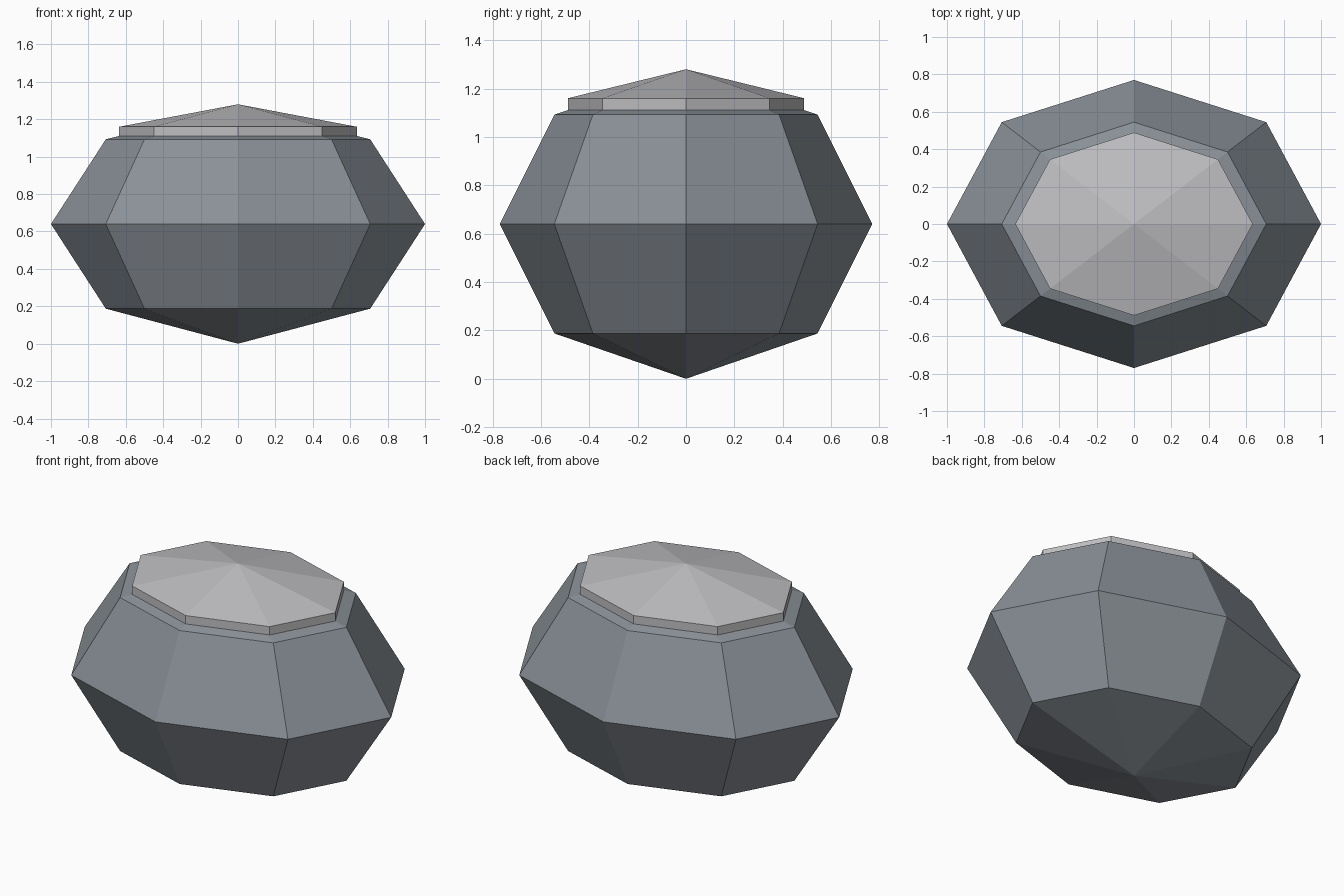
import bpy
import bmesh
import math

cube = bpy.data.objects.get("Cube")
if cube:
    bpy.data.objects.remove(cube, do_unlink=True)

HALF_X, HALF_Y, HALF_Z = 1.0, 0.77, 0.64
SIDES = 8


def make_material(name, rgb):
    mat = bpy.data.materials.new(name)
    mat.use_nodes = True
    mat.diffuse_color = (*rgb, 1)
    mat.node_tree.nodes["Principled BSDF"].inputs["Base Color"].default_value = (*rgb, 1)
    return mat


def make_lathe(name, profile, material):
    """Spin a (radius, z) profile into an oval solid; zero radius makes a pole."""
    bm = bmesh.new()
    rings = []
    for radius, z in profile:
        count = SIDES if radius else 1
        angles = [math.tau * i / SIDES for i in range(count)]
        rings.append([bm.verts.new((radius * HALF_X * math.cos(a),
                                    radius * HALF_Y * math.sin(a), z)) for a in angles])
    for low, high in zip(rings, rings[1:]):
        for i in range(SIDES):
            j = (i + 1) % SIDES
            corners = [low[i % len(low)], low[j % len(low)],
                       high[j % len(high)], high[i % len(high)]]
            bm.faces.new(list(dict.fromkeys(corners)))
    if len(rings[0]) > 1:
        bm.faces.new(rings[0][::-1])
    bmesh.ops.recalc_face_normals(bm, faces=bm.faces)
    mesh = bpy.data.meshes.new(name)
    bm.to_mesh(mesh)
    bm.free()
    mesh.materials.append(material)
    obj = bpy.data.objects.new(name, mesh)
    bpy.context.collection.objects.link(obj)
    return obj


slate = make_material("slate grey", (0.254, 0.283, 0.314))
silver = make_material("pale silver", (0.52, 0.52, 0.54))

# Faceted body: a coarse squashed sphere, left open under the cap
body_profile = [(math.sin(math.pi * k / 4), HALF_Z * (1 - math.cos(math.pi * k / 4)))
                for k in range(1, 4)]
make_lathe("body", [(0, 0)] + body_profile + [(0, 2 * HALF_Z - 0.01)], slate)

# Thin eight-sided lid with a shallow pointed top
make_lathe("lid", [(0.635, 1.108), (0.635, 1.16), (0, 2 * HALF_Z)], silver)
